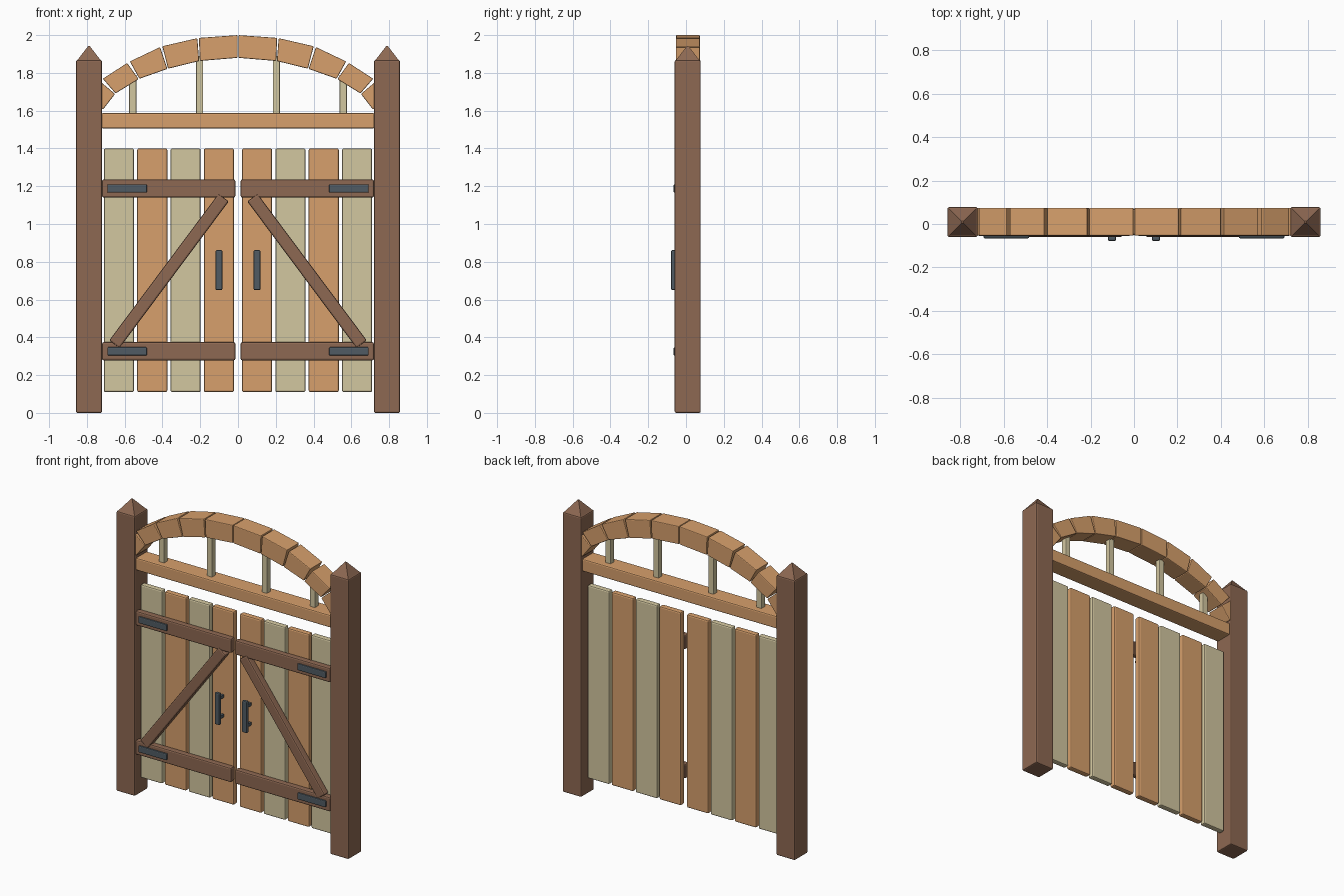
import bpy, bmesh, math
from mathutils import Matrix, Vector

if "Cube" in bpy.data.objects:
    bpy.data.objects.remove(bpy.data.objects["Cube"])


def material(name, rgb):
    m = bpy.data.materials.new(name)
    m.diffuse_color = (*rgb, 1)
    m.use_nodes = True
    m.node_tree.nodes["Principled BSDF"].inputs["Base Color"].default_value = m.diffuse_color
    return m


BROWN = material("dark_brown_wood", (0.27, 0.14, 0.085))
ORANGE = material("orange_wood", (0.68, 0.35, 0.15))
CREAM = material("pale_wood", (0.65, 0.57, 0.35))
METAL = material("dark_metal", (0.08, 0.105, 0.125))


def finish(bm, name, mat, bevel):
    bmesh.ops.recalc_face_normals(bm, faces=bm.faces)
    me = bpy.data.meshes.new(name)
    bm.to_mesh(me)
    bm.free()
    me.materials.append(mat)
    ob = bpy.data.objects.new(name, me)
    bpy.context.collection.objects.link(ob)
    if bevel:
        mod = ob.modifiers.new("soft_edges", "BEVEL")
        mod.width = bevel
        mod.segments = 2
    return ob


def box(name, x, y, z, mat, bevel=0.007, angle=0):
    """Box from (min, max) ranges, optionally turned about y."""
    bm = bmesh.new()
    bmesh.ops.create_cube(bm, size=1)
    bm.transform(Matrix.Diagonal((abs(x[1] - x[0]), y[1] - y[0], z[1] - z[0], 1)))
    ob = finish(bm, name, mat, bevel)
    ob.location = (sum(x) / 2, sum(y) / 2, sum(z) / 2)
    ob.rotation_euler.y = angle
    return ob


def prism(name, outline, y, mat, bevel):
    """Extrude an x-z outline through the depth range y."""
    bm = bmesh.new()
    face = bm.faces.new([bm.verts.new((p[0], y[0], p[1])) for p in outline])
    new = bmesh.ops.extrude_face_region(bm, geom=[face])["geom"]
    bmesh.ops.translate(bm, vec=(0, y[1] - y[0], 0),
                        verts=[v for v in new if isinstance(v, bmesh.types.BMVert)])
    return finish(bm, name, mat, bevel)


# Arch joints on one half: outer point, inner point
JOINTS = [((0, 2.0), (0, 1.88)),
          ((0.21, 1.985), (0.204, 1.863)),
          ((0.405, 1.94), (0.372, 1.822)),
          ((0.578, 1.858), (0.524, 1.768)),
          ((0.722, 1.765), (0.65, 1.69)),
          ((0.80, 1.61), (0.715, 1.605))]

for side, s in (("left", -1), ("right", 1)):
    def sx(a, b):
        return (s * a, s * b)

    # Post with pyramid cap
    box(f"{side}_post", sx(0.72, 0.858), (-0.06, 0.078), (0, 1.868), BROWN, 0.008)
    bm = bmesh.new()
    bmesh.ops.create_cone(bm, cap_ends=True, segments=4, radius1=0.066 * math.sqrt(2),
                          radius2=0.006, depth=0.08,
                          matrix=Matrix.Rotation(math.pi / 4, 4, "Z"))
    finish(bm, f"{side}_post_cap", BROWN, 0).location = (s * 0.789, 0.009, 1.902)

    # Gate planks in alternating colours
    for i in range(4):
        x0 = 0.021 + i * 0.1765
        box(f"{side}_plank_{i + 1}", sx(x0, x0 + 0.16), (-0.015, 0.025),
            (0.11, 1.40), CREAM if i % 2 else ORANGE, 0.009)

    # Rails with hinge plates
    for level, z in (("lower", 0.326), ("upper", 1.188)):
        box(f"{side}_{level}_rail", sx(0.014, 0.72), (-0.055, -0.013),
            (z - 0.048, z + 0.048), BROWN, 0.009)
        box(f"{side}_{level}_hinge", sx(0.482, 0.692), (-0.066, -0.05),
            (z - 0.022, z + 0.022), METAL, 0.006)

    # Diagonal brace
    a, b = Vector((0.076, 1.14)), Vector((0.655, 0.363))
    mid, d = (a + b) / 2, b - a
    box(f"{side}_brace", (s * mid.x - 0.034, s * mid.x + 0.034), (-0.06, -0.014),
        (mid.y - d.length / 2, mid.y + d.length / 2), BROWN, 0.009,
        math.atan2(s * d.x, d.y))

    # Pull handle on two short pegs
    box(f"{side}_handle", sx(0.083, 0.119), (-0.079, -0.055), (0.65, 0.862), METAL, 0.007)
    for n, z in (("lower", 0.69), ("upper", 0.82)):
        box(f"{side}_{n}_handle_peg", sx(0.093, 0.109), (-0.06, -0.01),
            (z - 0.01, z + 0.01), METAL, 0)

    # Spindles under the arch
    for n, x, top in (("inner", 0.203, 1.89), ("outer", 0.557, 1.79)):
        box(f"{side}_{n}_spindle", sx(x - 0.019, x + 0.019), (-0.011, 0.027),
            (1.57, top), CREAM, 0.004)

    # Arch blocks, with wedge gaps wider at the outside
    for i in range(5):
        (o0, i0), (o1, i1) = [[Vector(p) for p in j] for j in JOINTS[i:i + 2]]
        u = (o1 - o0).normalized()
        g0 = 0.002 if i == 0 else 0.003 + 0.0025 * i
        g1 = 0.003 + 0.0015 * i
        pts = [o0 + u * g0, o1 - u * g1, i1 - u * 0.002, i0 + u * 0.002]
        prism(f"{side}_arch_block_{i + 1}", [(s * p.x, p.y) for p in pts],
              (-0.054, 0.074), ORANGE, 0.005)

# Beam between the posts
box("cross_beam", (-0.722, 0.722), (-0.05, 0.068), (1.505, 1.588), ORANGE, 0.008)
